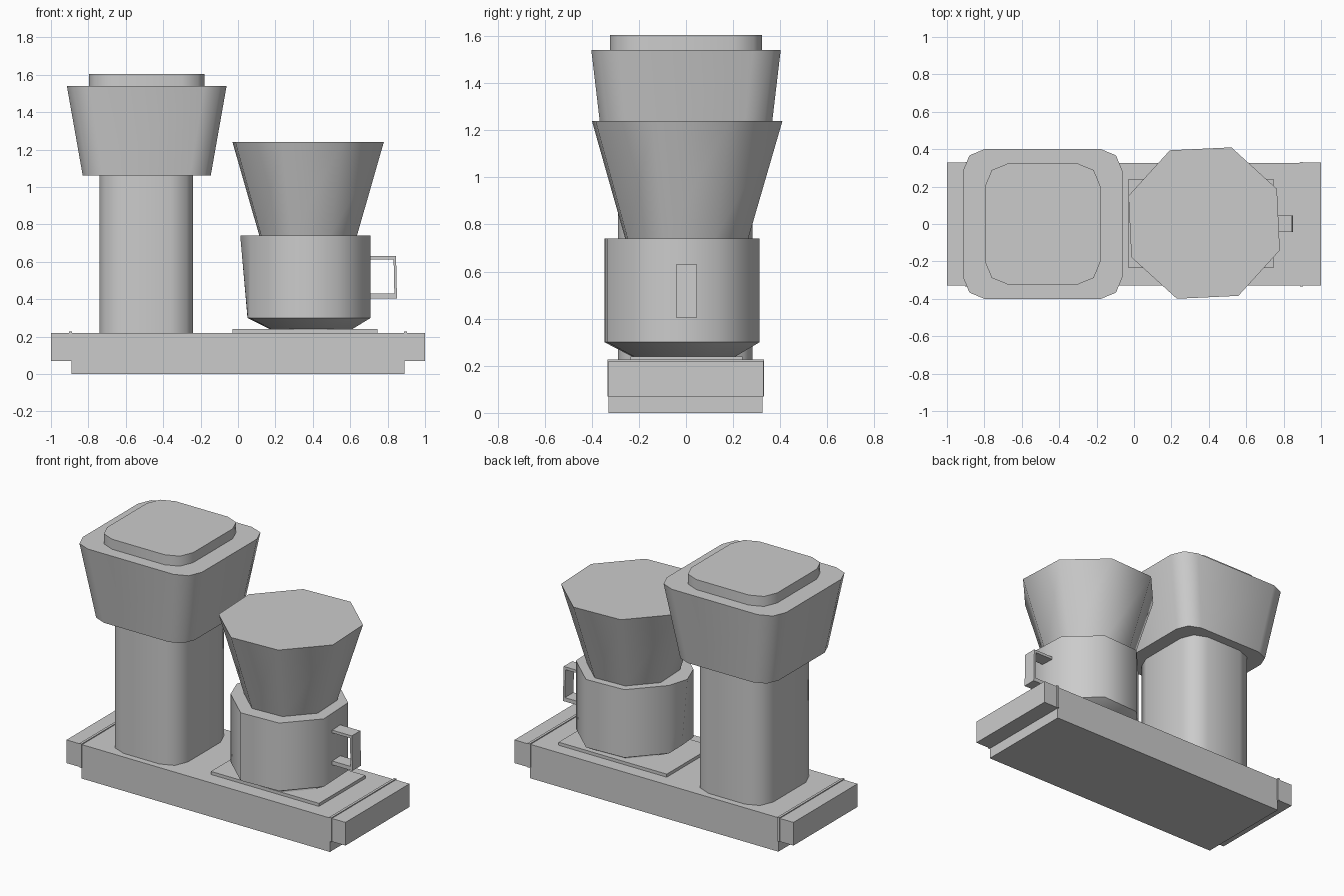
import bpy, bmesh, math

if "Cube" in bpy.data.objects:
    bpy.data.objects.remove(bpy.data.objects["Cube"])


def loft(name, rings, smooth=True):
    """Closed solid through rings of equal point count, listed bottom to top."""
    bm = bmesh.new()
    loops = [[bm.verts.new(p) for p in ring] for ring in rings]
    n = len(loops[0])
    for a, b in zip(loops, loops[1:]):
        for i in range(n):
            j = (i + 1) % n
            bm.faces.new((a[i], a[j], b[j], b[i]))
    bm.faces.new(loops[0][::-1])
    bm.faces.new(loops[-1])
    bmesh.ops.recalc_face_normals(bm, faces=bm.faces)
    me = bpy.data.meshes.new(name)
    bm.to_mesh(me)
    bm.free()
    ob = bpy.data.objects.new(name, me)
    bpy.context.collection.objects.link(ob)
    if smooth:
        bpy.ops.object.select_all(action='DESELECT')
        ob.select_set(True)
        bpy.context.view_layer.objects.active = ob
        bpy.ops.object.shade_smooth_by_angle(angle=math.radians(50))
    return ob


def box(name, x0, x1, y0, y1, z0, z1):
    corners = ((x0, y0), (x1, y0), (x1, y1), (x0, y1))
    return loft(name, [[(x, y, z) for x, y in corners] for z in (z0, z1)], False)


def rounded_rect(cx, cy, hx, hy, r, z):
    """Rectangle whose corners are rounded with two segments."""
    pts = []
    for k, (sx, sy) in enumerate(((1, 1), (-1, 1), (-1, -1), (1, -1))):
        for s in range(3):
            a = math.radians(90 * k + 45 * s)
            pts.append((cx + sx * (hx - r) + r * math.cos(a),
                        cy + sy * (hy - r) + r * math.sin(a), z))
    return pts


def octagon(cx, cy, r, z, turn=25.2):
    return [(cx + r * math.cos(math.radians(turn + 45 * i)),
             cy + r * math.sin(math.radians(turn + 45 * i)), z) for i in range(8)]


def spouted(ring, pull):
    """Adds a pouring lip point to the left-facing side of an octagon."""
    a, b = ring[3], ring[4]
    tip = ((a[0] + b[0]) / 2 - pull, (a[1] + b[1]) / 2, a[2])
    return ring[:4] + [tip] + ring[4:]


# Base with raised end blocks and thin collars
box("base", -0.89, 0.89, -0.33, 0.325, 0, 0.22)
for side, s in (("left", -1), ("right", 1)):
    x0, x1 = sorted((s * 0.885, s * 1.0))
    box(side + "_base_end", x0, x1, -0.328, 0.328, 0.07, 0.22)
    x0, x1 = sorted((s * 0.887, s * 0.903))
    box(side + "_base_collar", x0, x1, -0.334, 0.332, 0.07, 0.226)

# Water tower, flared head and lid
loft("tower", [rounded_rect(-0.49, -0.003, 0.25, 0.286, 0.12, z) for z in (0.2, 1.08)])
loft("tower_head", [rounded_rect(-0.488, 0, 0.342, 0.345, 0.11, 1.06),
                    rounded_rect(-0.488, 0, 0.427, 0.402, 0.12, 1.54)])
loft("tower_lid", [rounded_rect(-0.488, 0, 0.308, 0.323, 0.12, z) for z in (1.53, 1.605)])

# Hot plate
box("hot_plate", -0.03, 0.745, -0.235, 0.24, 0.215, 0.24)

# Jug with tapered foot and pouring lip
loft("jug", [spouted(octagon(0.39, -0.01, 0.235, 0.24), 0),
             spouted(octagon(0.38, -0.017, 0.35, 0.30), 0.005),
             spouted(octagon(0.38, -0.017, 0.35, 0.74), 0.045)])

# Jug handle: a swept square loop
path = [((0.69, 0.63), (0.69, 0.612)), ((0.845, 0.63), (0.832, 0.612)),
        ((0.85, 0.405), (0.836, 0.43)), ((0.69, 0.405), (0.69, 0.43))]
loft("jug_handle", [[(ox, -0.042, oz), (ox, 0.046, oz), (ix, 0.046, iz), (ix, -0.042, iz)]
                    for (ox, oz), (ix, iz) in path], False)

# Filter funnel
loft("filter_funnel", [octagon(0.375, 0.003, 0.276, 0.735),
                       octagon(0.375, 0.005, 0.43, 1.24)])
